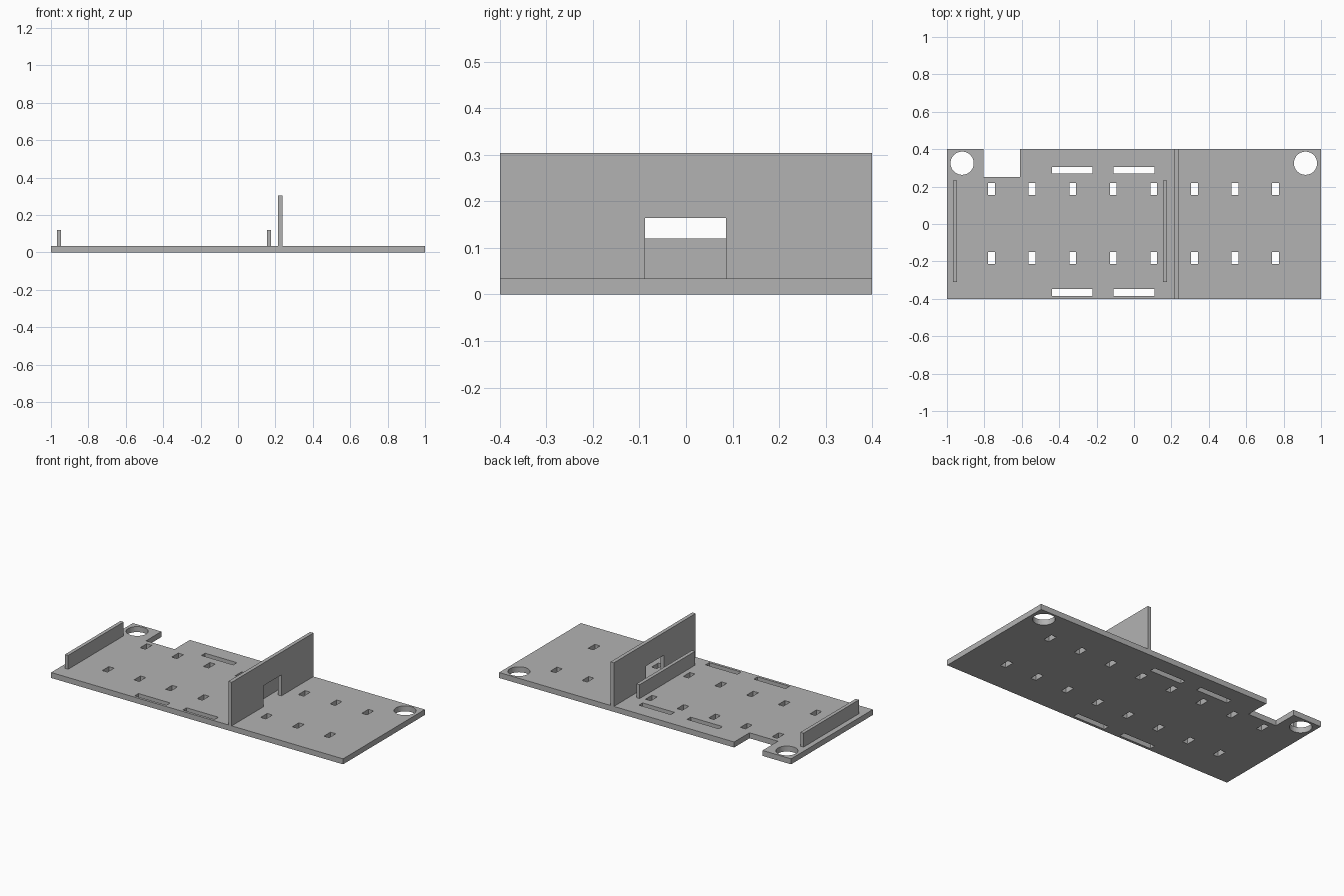
import bpy, bmesh
from mathutils import Matrix

if "Cube" in bpy.data.objects:
    bpy.data.objects.remove(bpy.data.objects["Cube"], do_unlink=True)

THICK = 0.034

grey = bpy.data.materials.new("plain grey")
grey.use_nodes = True
colour = (0.45, 0.45, 0.45, 1)
grey.diffuse_color = colour
grey.node_tree.nodes["Principled BSDF"].inputs["Base Color"].default_value = colour


def add_box(bm, x, y, z):
    """Add a box given (low, high) on each axis."""
    size = [b - a for a, b in (x, y, z)]
    mid = [(a + b) / 2 for a, b in (x, y, z)]
    bmesh.ops.create_cube(bm, size=1, matrix=Matrix.Translation(mid) @ Matrix.Diagonal((*size, 1)))


def finish(name, bm):
    mesh = bpy.data.meshes.new(name)
    bm.to_mesh(mesh)
    bm.free()
    mesh.materials.append(grey)
    ob = bpy.data.objects.new(name, mesh)
    bpy.context.collection.objects.link(ob)
    return ob


def box(name, x, y, z):
    bm = bmesh.new()
    add_box(bm, x, y, z)
    return finish(name, bm)


def cut(target, cutter):
    mod = target.modifiers.new("cut", "BOOLEAN")
    mod.operation = "DIFFERENCE"
    mod.solver = "EXACT"
    mod.object = cutter
    cutter.hide_render = True
    cutter.hide_viewport = True
    cutter.display_type = "WIRE"


# Base plate
plate = box("base_plate", (-1, 1), (-0.4, 0.4), (0, THICK))

# Openings in the plate: edge notch, long slots, small slots, round holes
through = (-0.1, 0.1)
bm = bmesh.new()
add_box(bm, (-0.805, -0.61), (0.25, 0.5), through)
for x in (-0.33, 0):
    for y in (0.287, -0.366):
        add_box(bm, (x - 0.109, x + 0.109), (y - 0.018, y + 0.018), through)
for i in range(8):
    x = -0.762 + i * 0.217
    for y in (0.188, -0.182):
        add_box(bm, (x - 0.018, x + 0.018), (y - 0.032, y + 0.032), through)
for x in (-0.919, 0.917):
    bmesh.ops.create_cone(bm, cap_ends=True, segments=48, radius1=0.062, radius2=0.062,
                          depth=0.2, matrix=Matrix.Translation((x, 0.325, 0)))
cut(plate, finish("plate_cutter", bm))

# Two low ribs
for name, x in (("end_rib", -0.957), ("middle_rib", 0.166)):
    box(name, (x - 0.011, x + 0.011), (-0.31, 0.232), (THICK, 0.12))

# Tall wall with an opening that stands on the plate
bm = bmesh.new()
outline = [(-0.4, THICK), (-0.088, THICK), (-0.088, 0.164), (0.086, 0.164),
           (0.086, THICK), (0.4, THICK), (0.4, 0.304), (-0.4, 0.304)]
face = bm.faces.new([bm.verts.new((0.214, y, z)) for y, z in outline])
side = bmesh.ops.extrude_face_region(bm, geom=[face])["geom"]
bmesh.ops.translate(bm, vec=(0.023, 0, 0), verts=[v for v in side if isinstance(v, bmesh.types.BMVert)])
bmesh.ops.recalc_face_normals(bm, faces=bm.faces)
finish("tall_wall", bm)
